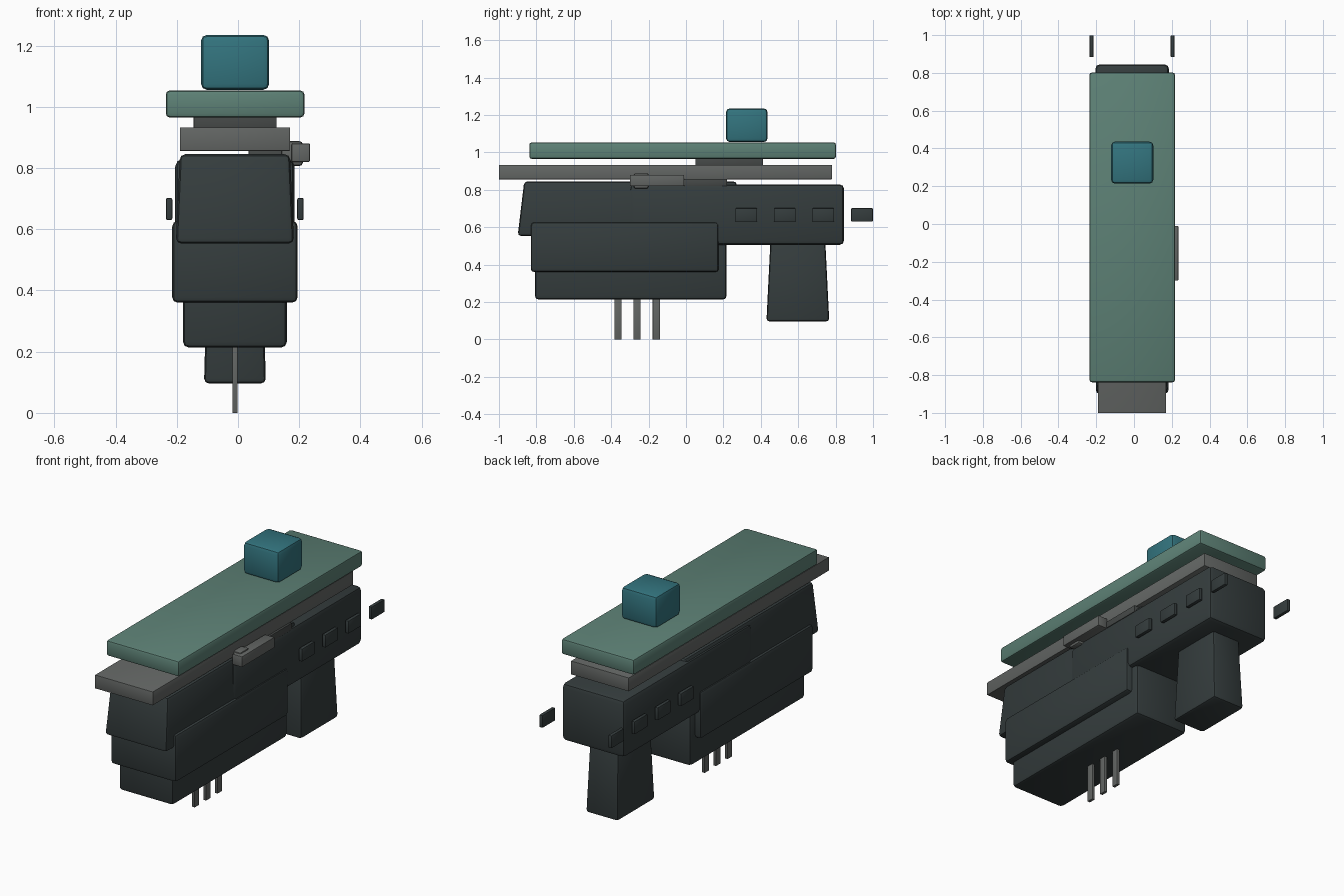
import bpy, bmesh, math

if "Cube" in bpy.data.objects:
    bpy.data.objects.remove(bpy.data.objects["Cube"])


def material(name, rgb):
    m = bpy.data.materials.new(name)
    m.diffuse_color = (*rgb, 1)
    m.use_nodes = True
    m.node_tree.nodes["Principled BSDF"].inputs["Base Color"].default_value = m.diffuse_color
    return m


CHARCOAL = material("charcoal", (0.035, 0.046, 0.047))
GREY = material("warm_grey", (0.125, 0.133, 0.128))
DARK_GREY = material("dark_grey", (0.06, 0.066, 0.064))
SAGE = material("sage_green", (0.11, 0.22, 0.18))
TEAL = material("teal", (0.033, 0.175, 0.21))


def finish(bm, name, mat, bevel, segments=2):
    """Round the edges and turn the mesh into an object."""
    if bevel:
        bmesh.ops.bevel(bm, geom=bm.edges[:], offset=bevel, segments=segments,
                        profile=0.5, affect='EDGES', clamp_overlap=True)
    bmesh.ops.recalc_face_normals(bm, faces=bm.faces[:])
    mesh = bpy.data.meshes.new(name)
    bm.to_mesh(mesh)
    bm.free()
    mesh.materials.append(mat)
    ob = bpy.data.objects.new(name, mesh)
    bpy.context.collection.objects.link(ob)
    bpy.ops.object.select_all(action='DESELECT')
    ob.select_set(True)
    bpy.context.view_layer.objects.active = ob
    bpy.ops.object.shade_smooth_by_angle(angle=math.radians(30))
    return ob


def block(name, mat, x, y, z, bevel=0.0, inset_x=0.0, inset_y=0.0):
    """Box from ranges; insets narrow its top on each side."""
    bm = bmesh.new()
    bmesh.ops.create_cube(bm, size=2)
    for v in bm.verts:
        top = v.co.z > 0
        for i, (r, inset) in enumerate(((x, inset_x), (y, inset_y), (z, 0))):
            half = (r[1] - r[0]) / 2 - (inset if top else 0)
            v.co[i] = (r[0] + r[1]) / 2 + v.co[i] * half
    return finish(bm, name, mat, bevel)


# Main body shells
block("front_housing", CHARCOAL, (-0.203, 0.183), (-0.9, 0.305), (0.553, 0.845),
      0.018, inset_x=0.013, inset_y=0.035)
block("rear_housing", CHARCOAL, (-0.205, 0.185), (-0.30, 0.845), (0.505, 0.829), 0.024)
block("middle_housing", CHARCOAL, (-0.215, 0.195), (-0.83, 0.175), (0.36, 0.627), 0.018)
block("lower_housing", CHARCOAL, (-0.18, 0.16), (-0.808, 0.217), (0.213, 0.56), 0.02)

# Handle
block("handle", CHARCOAL, (-0.111, 0.091), (0.43, 0.766), (0.096, 0.54),
      0.016, inset_x=0.012, inset_y=0.022)

# Upper rail, spacer, top plate and button
block("upper_rail", GREY, (-0.19, 0.17), (-1.0, 0.78), (0.856, 0.932), 0.002)
block("plate_spacer", DARK_GREY, (-0.145, 0.126), (0.05, 0.412), (0.92, 0.975), 0.003)
block("top_plate", SAGE, (-0.236, 0.217), (-0.838, 0.802), (0.965, 1.053), 0.013)
block("top_button", TEAL, (-0.121, 0.102), (0.214, 0.436), (1.055, 1.235), 0.02)

# Side lever with a pivot and recessed guide
block("side_lever", GREY, (0.175, 0.235), (-0.30, -0.01), (0.82, 0.88), 0.004)
block("lever_pivot", GREY, (0.14, 0.212), (-0.28, -0.20), (0.806, 0.888), 0.012)
block("lever_guide", DARK_GREY, (0.035, 0.182), (-0.01, 0.22), (0.82, 0.858), 0.002)

# Side tabs, four along each side
for i, y in enumerate((0.322, 0.528, 0.734, 0.941)):
    for side, x in (("left", -0.225), ("right", 0.204)):
        block(f"{side}_tab_{i + 1}", CHARCOAL, (x - 0.0105, x + 0.0105),
              (y - 0.058, y + 0.058), (0.63, 0.702), 0.005)

# Connector pins under the body
for i, y in enumerate((-0.363, -0.261, -0.159)):
    block(f"pin_{i + 1}", GREY, (-0.018, -0.002), (y - 0.019, y + 0.019), (0.0, 0.25), 0.001)
